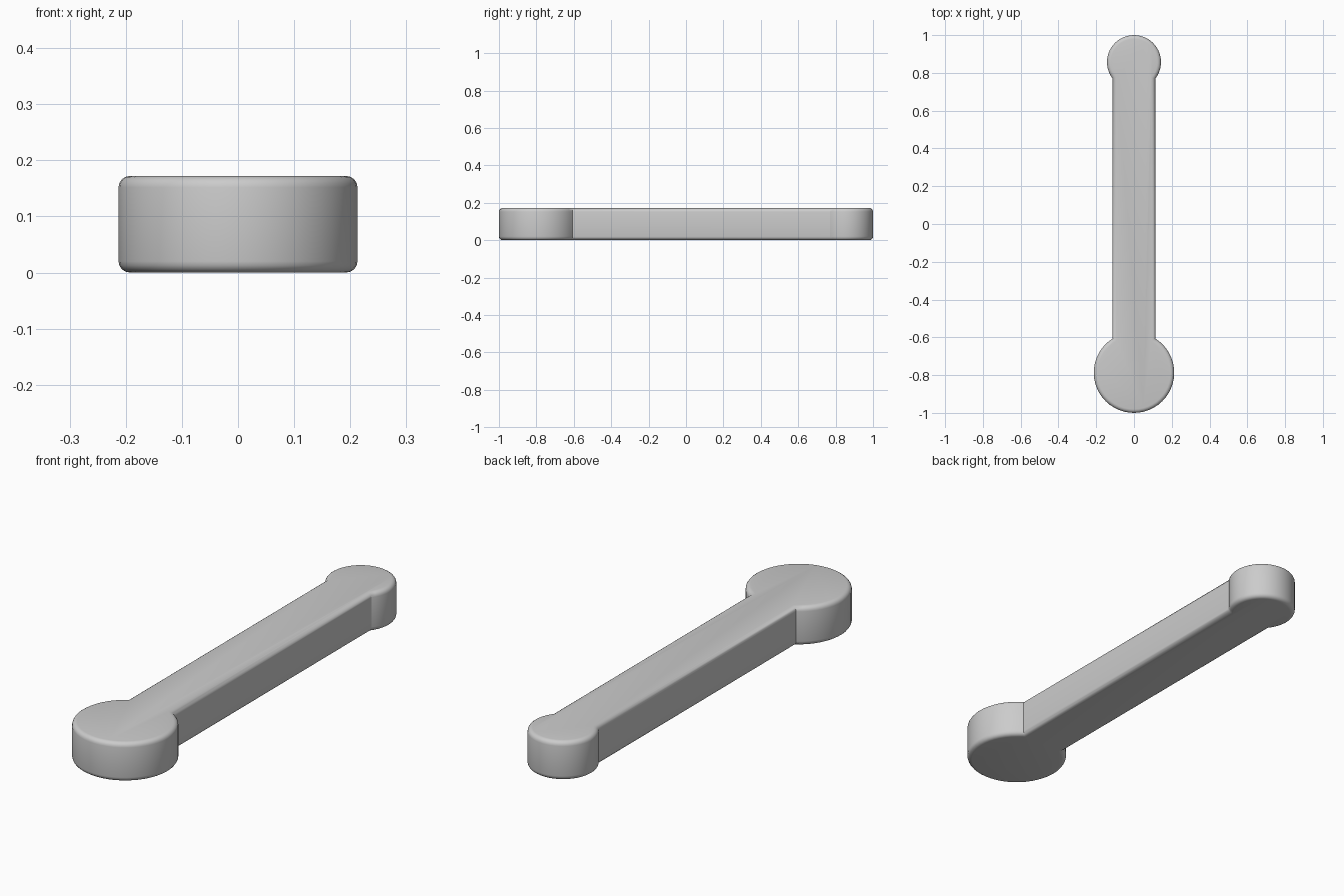
import bpy, bmesh, math

cube = bpy.data.objects.get("Cube")
if cube:
    bpy.data.objects.remove(cube, do_unlink=True)

HEIGHT = 0.172
HALF_WIDTH = 0.113
ROUNDING = 0.02

grey = bpy.data.materials.new("plain grey")
grey.use_nodes = True
colour = (0.6, 0.6, 0.6, 1)
grey.diffuse_color = colour
grey.node_tree.nodes["Principled BSDF"].inputs["Base Color"].default_value = colour


def end_arc(radius, centre_y, middle, steps):
    """Arc of a round end, stopping where it meets the straight bar."""
    sweep = math.pi - math.asin(HALF_WIDTH / radius)
    angles = [middle - sweep + 2 * sweep * i / steps for i in range(steps + 1)]
    return [(radius * math.cos(a), centre_y + radius * math.sin(a)) for a in angles]


# Outline: large round end in front, small one behind, straight bar between
outline = end_arc(0.213, -0.787, -math.pi / 2, 40) + end_arc(0.143, 0.857, math.pi / 2, 36)

bm = bmesh.new()
base = bm.faces.new([bm.verts.new((x, y, 0)) for x, y in outline])
result = bmesh.ops.extrude_face_region(bm, geom=[base], use_keep_orig=True)
top_verts = [v for v in result["geom"] if isinstance(v, bmesh.types.BMVert)]
bmesh.ops.translate(bm, verts=top_verts, vec=(0, 0, HEIGHT))
bmesh.ops.recalc_face_normals(bm, faces=bm.faces)

# Rounded upper and lower rims
rims = [e for e in bm.edges if abs(e.verts[0].co.z - e.verts[1].co.z) < 0.001]
bmesh.ops.bevel(bm, geom=rims, offset=ROUNDING, offset_type='OFFSET', segments=4,
                profile=0.5, affect='EDGES', clamp_overlap=False)
bmesh.ops.recalc_face_normals(bm, faces=bm.faces)

mesh = bpy.data.meshes.new("connecting_bar")
bm.to_mesh(mesh)
bm.free()
mesh.materials.append(grey)
bar = bpy.data.objects.new("connecting_bar", mesh)
bpy.context.collection.objects.link(bar)

bpy.context.view_layer.objects.active = bar
bar.select_set(True)
bpy.ops.object.shade_smooth_by_angle(angle=math.radians(30))
